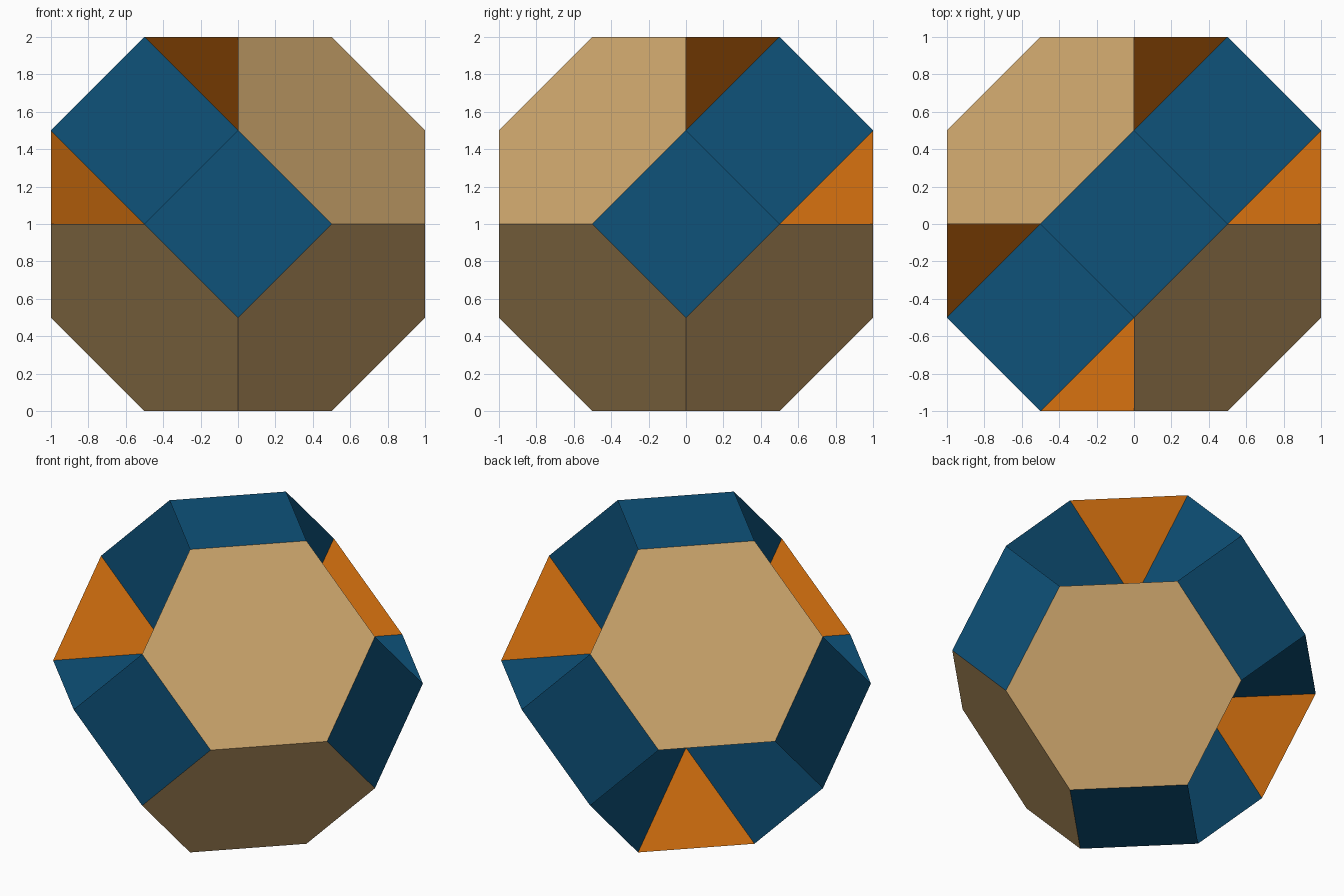
import bpy, bmesh
from itertools import product, permutations
from mathutils import Vector as V

if "Cube" in bpy.data.objects:
    bpy.data.objects.remove(bpy.data.objects["Cube"])

U = 0.5                                   # lattice unit
LIFT = V((0, 0, 1))                       # centre height
AXES = [V((1, 0, 0)), V((0, 1, 0)), V((0, 0, 1))]
OCTANTS = [V(s) for s in product((-1, 1), repeat=3)]
TUNNELS = [V((-1, -1, 1)), V((1, 1, 1)), V((-1, 1, -1))]
TAN, BLUE, ORANGE = 0, 1, 2

bm = bmesh.new()


def face(points, normal, colour):
    """Add one flat face, its corners sorted counter-clockwise about the normal."""
    n = normal.normalized()
    mid = sum(points, V((0, 0, 0))) / len(points)
    u = (points[0] - mid).normalized()
    w = n.cross(u)
    ring = sorted(points, key=lambda p: V((1, 0)).angle_signed(
        V(((p - mid).dot(u), (p - mid).dot(w)))), reverse=True)
    f = bm.faces.new([bm.verts.new(p * U + LIFT) for p in ring])
    f.material_index = colour


def square(centre, i, normal):
    """Diamond lying across axis i."""
    a, b = AXES[i - 1], AXES[i - 2]
    face([centre + a, centre + b, centre - a, centre - b], normal, BLUE)


# Outer squares on the six axis directions
for i in range(3):
    for side in (-1, 1):
        square(AXES[i] * 2 * side, i, AXES[i] * side)

for s in OCTANTS:
    if s in TUNNELS:
        # Cupola-shaped tunnel: three squares and three triangles
        for i in range(3):
            square(s - AXES[i] * s[i], i, AXES[i] * s[i])
            t = -s
            t[i] = s[i]
            face([s + t - AXES[k] * t[k] for k in range(3)], -t, ORANGE)
    else:
        # Outer hexagon
        face([V([p[k] * s[k] for k in range(3)]) for p in permutations((0, 1, 2))], s, TAN)
        # Wall of the octahedral chamber at the core
        face([AXES[k] * s[k] for k in range(3)], -s, ORANGE)

bmesh.ops.remove_doubles(bm, verts=bm.verts[:], dist=1e-4)
bmesh.ops.recalc_face_normals(bm, faces=bm.faces[:])

mesh = bpy.data.meshes.new("drilled_solid")
bm.to_mesh(mesh)
bm.free()
for name, rgb in (("tan", (0.604, 0.376, 0.150)),
                  ("deep blue", (0.0044, 0.084, 0.195)),
                  ("orange", (0.610, 0.150, 0.0044))):
    mat = bpy.data.materials.new(name)
    mat.diffuse_color = (*rgb, 1)
    mat.use_nodes = True
    mat.node_tree.nodes["Principled BSDF"].inputs["Base Color"].default_value = mat.diffuse_color
    mesh.materials.append(mat)
bpy.context.collection.objects.link(bpy.data.objects.new("drilled_solid", mesh))
